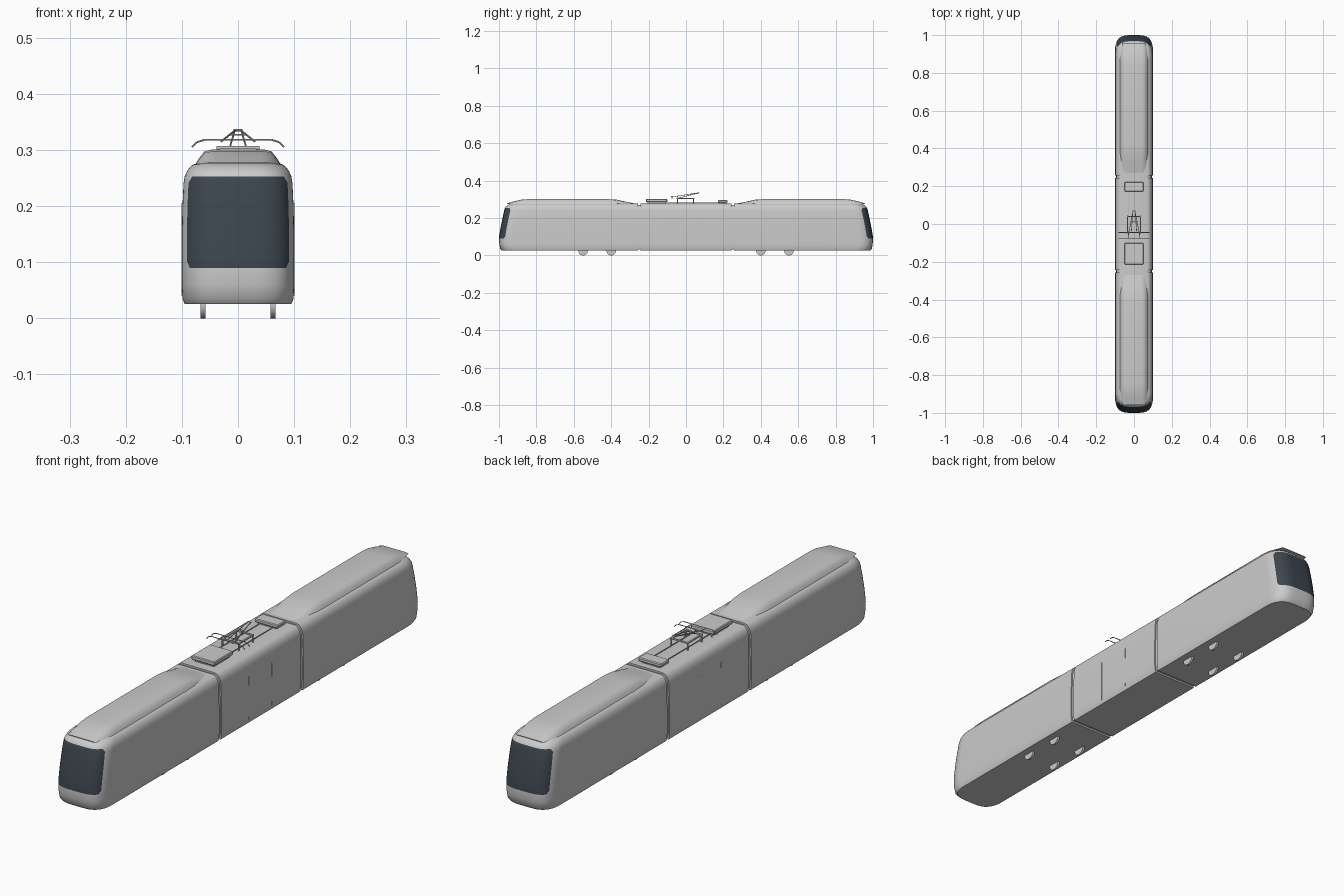
import bpy, bmesh, math
from mathutils import Vector

old = bpy.data.objects.get("Cube")
if old:
    bpy.data.objects.remove(old, do_unlink=True)


def material(name, rgb):
    m = bpy.data.materials.new(name)
    m.use_nodes = True
    m.diffuse_color = (*rgb, 1)
    m.node_tree.nodes["Principled BSDF"].inputs["Base Color"].default_value = (*rgb, 1)
    return m


GREY = material("light grey", (0.6, 0.6, 0.6))
GLASS = material("dark glass", (0.045, 0.06, 0.075))


def finish(bm, name, mats=(GREY,), angle=40):
    bmesh.ops.recalc_face_normals(bm, faces=bm.faces)
    mesh = bpy.data.meshes.new(name)
    bm.to_mesh(mesh)
    bm.free()
    for m in mats:
        mesh.materials.append(m)
    ob = bpy.data.objects.new(name, mesh)
    bpy.context.collection.objects.link(ob)
    bpy.ops.object.select_all(action='DESELECT')
    ob.select_set(True)
    bpy.context.view_layer.objects.active = ob
    bpy.ops.object.shade_smooth_by_angle(angle=math.radians(angle))
    return ob


def loft(name, rings):
    """Closed rings of equal length, bridged and capped."""
    bm = bmesh.new()
    loops = [[bm.verts.new(p) for p in ring] for ring in rings]
    n = len(loops[0])
    for a, b in zip(loops, loops[1:]):
        for i in range(n):
            j = (i + 1) % n
            bm.faces.new((a[i], a[j], b[j], b[i]))
    bm.faces.new(loops[0])
    bm.faces.new(loops[-1])
    return finish(bm, name)


def box(name, x, y, z, bevel=0.0):
    bm = bmesh.new()
    bmesh.ops.create_cube(bm, size=1)
    for v in bm.verts:
        v.co = [lo + (c + 0.5) * (hi - lo) for c, (lo, hi) in zip(v.co, (x, y, z))]
    if bevel:
        bmesh.ops.bevel(bm, geom=bm.edges[:], offset=bevel, segments=1, affect='EDGES')
    return finish(bm, name, angle=20)


def tube(name, points, r=0.0016):
    bm = bmesh.new()
    for a, b in zip(points, points[1:]):
        a, b = Vector(a), Vector(b)
        rot = (b - a).to_track_quat('Z', 'Y').to_matrix().to_4x4()
        rot.translation = (a + b) / 2
        bmesh.ops.create_cone(bm, cap_ends=True, segments=8, radius1=r, radius2=r,
                              depth=(b - a).length, matrix=rot)
    return finish(bm, name)


# Body levels: height, half width, nose reach
LEVELS = [(.025, .095, .984), (.035, .099, .993), (.06, .1, .998), (.09, .1, 1.0),
          (.102, .1, .999), (.15, .1, .991), (.2, .099, .981), (.241, .097, .972),
          (.253, .095, .968), (.262, .091, .962), (.269, .086, .954), (.274, .08, .944),
          (.277, .07, .93)]
HALF = [0, .2, .4, .55, .7, .8, .86, .91, .95, .98, .995, 1]
ACROSS = HALF[:0:-1] + [-u for u in HALF]
GLASS_LOW, GLASS_HIGH, GLASS_SIDE = .09, .253, .91


def end_car(name, s):
    bm = bmesh.new()
    rings = []
    for z, w, reach in LEVELS:
        pts = [(w, .257)]
        pts += [(w * u, reach - .075 * (1 - math.sqrt(1 - u ** 4))) for u in ACROSS]
        pts += [(-w, .257)]
        rings.append([bm.verts.new((x, s * y, z)) for x, y in pts])
    n = len(rings[0])
    cols = [1.1] + ACROSS + [-1.1]
    for k in range(len(rings) - 1):
        lo, hi = LEVELS[k][0], LEVELS[k + 1][0]
        for i in range(n):
            j = (i + 1) % n
            quad = [rings[k][i], rings[k][j], rings[k + 1][j], rings[k + 1][i]]
            dark = (lo >= GLASS_LOW and hi <= GLASS_HIGH
                    and max(abs(cols[i]), abs(cols[j])) <= GLASS_SIDE)
            at_end = lo == GLASS_LOW or hi == GLASS_HIGH
            at_side = max(abs(cols[i]), abs(cols[j])) == GLASS_SIDE
            if dark and at_end and at_side:
                # Clip the windscreen corner with a triangle
                c = (0 if lo == GLASS_LOW else 3) if abs(cols[i]) == GLASS_SIDE \
                    else (1 if lo == GLASS_LOW else 2)
                bm.faces.new((quad[c - 1], quad[c], quad[(c + 1) % 4]))
                bm.faces.new((quad[(c + 1) % 4], quad[(c + 2) % 4], quad[c - 1])).material_index = 1
            else:
                bm.faces.new(quad).material_index = int(dark)
    bm.faces.new(rings[0])
    bm.faces.new(rings[-1])
    return finish(bm, name, (GREY, GLASS))


def section(y, k=1.0):
    """Body cross-section at y, shrunk by k about its middle."""
    right = [(w, z) for z, w, _ in LEVELS]
    return [(x * k, y, .151 + (z - .151) * k)
            for x, z in right + [(-w, z) for w, z in reversed(right)]]


# Cars and the joints between them
for s, label in ((-1, "front"), (1, "rear")):
    end_car(label + "_car", s)
    loft(label + "_joint", [section(s * .235, .95), section(s * .265, .95)])

    # Raised roof fairing: distance along, half width, height
    rings = []
    for y, w, h in ((.958, .06, .002), (.92, .068, .013), (.88, .074, .022), (.84, .075, .025),
                    (.42, .075, .025), (.37, .073, .022), (.32, .066, .011), (.27, .056, .001)):
        half = [(w, 0), (w * .93, h * .35), (w * .8, h * .85), (w * .6, h)]
        rings.append([(x, s * y, .276 + z)
                      for x, z in half + [(-x, z) for x, z in reversed(half)]])
    loft(label + "_roof_fairing", rings)

    # Wheels
    for y in (.4, .55):
        for x in (-.0625, .0625):
            bm = bmesh.new()
            bmesh.ops.create_cone(bm, cap_ends=True, segments=24, radius1=.025,
                                  radius2=.025, depth=.009)
            wheel = finish(bm, label + "_wheel")
            wheel.rotation_euler = (0, math.pi / 2, 0)
            wheel.location = (x, s * y, .025)

loft("middle_car", [section(-.243), section(.243)])

# Door seams on the middle car
for x in (-.1, .1):
    for y in (-.075, .065):
        box("door_seam", (x - .0008, x + .0008), (y - .0015, y + .0015), (.04, .205))

# Roof equipment
box("large_roof_unit", (-.05, .05), (-.215, -.1), (.285, .301), .003)
box("large_unit_base", (-.04, .04), (-.205, -.11), (.276, .286))
box("small_roof_unit", (-.05, .05), (.172, .222), (.282, .296), .003)
box("small_unit_base", (-.04, .04), (.178, .216), (.276, .283))
for x in (-.028, .028):
    tube("roof_conduit", [(x, -.11, .282), (x, .18, .282)], .002)

# Pantograph base frame on insulators
for x in (-.035, .035):
    box("base_side_rail", (x - .003, x + .003), (-.05, .045), (.302, .307))
    for y in (-.045, .04):
        tube("insulator", [(x, y, .276), (x, y, .303)], .003)
for y in (-.045, .04):
    box("base_cross_rail", (-.038, .038), (y - .003, y + .003), (.302, .307))

# Pantograph arms and contact head
for s in (-1, 1):
    tube("upper_arm", [(s * .03, -.06, .315), (s * .005, .07, .335)])
    tube("lower_arm", [(s * .014, -.04, .307), (s * .006, .068, .334)])
tube("arm_joint", [(-.008, .07, .335), (.008, .07, .335)], .002)
tube("arm_brace", [(-.015, .015, .327), (.015, .015, .327)])
for y in (-.045, -.075):
    tube("contact_bar", [(-.082, y, .305), (-.073, y, .314), (-.06, y, .318),
                         (.06, y, .318), (.073, y, .314), (.082, y, .305)])
for x in (-.03, .03):
    tube("head_link", [(x, -.08, .316), (x, -.04, .316)])
